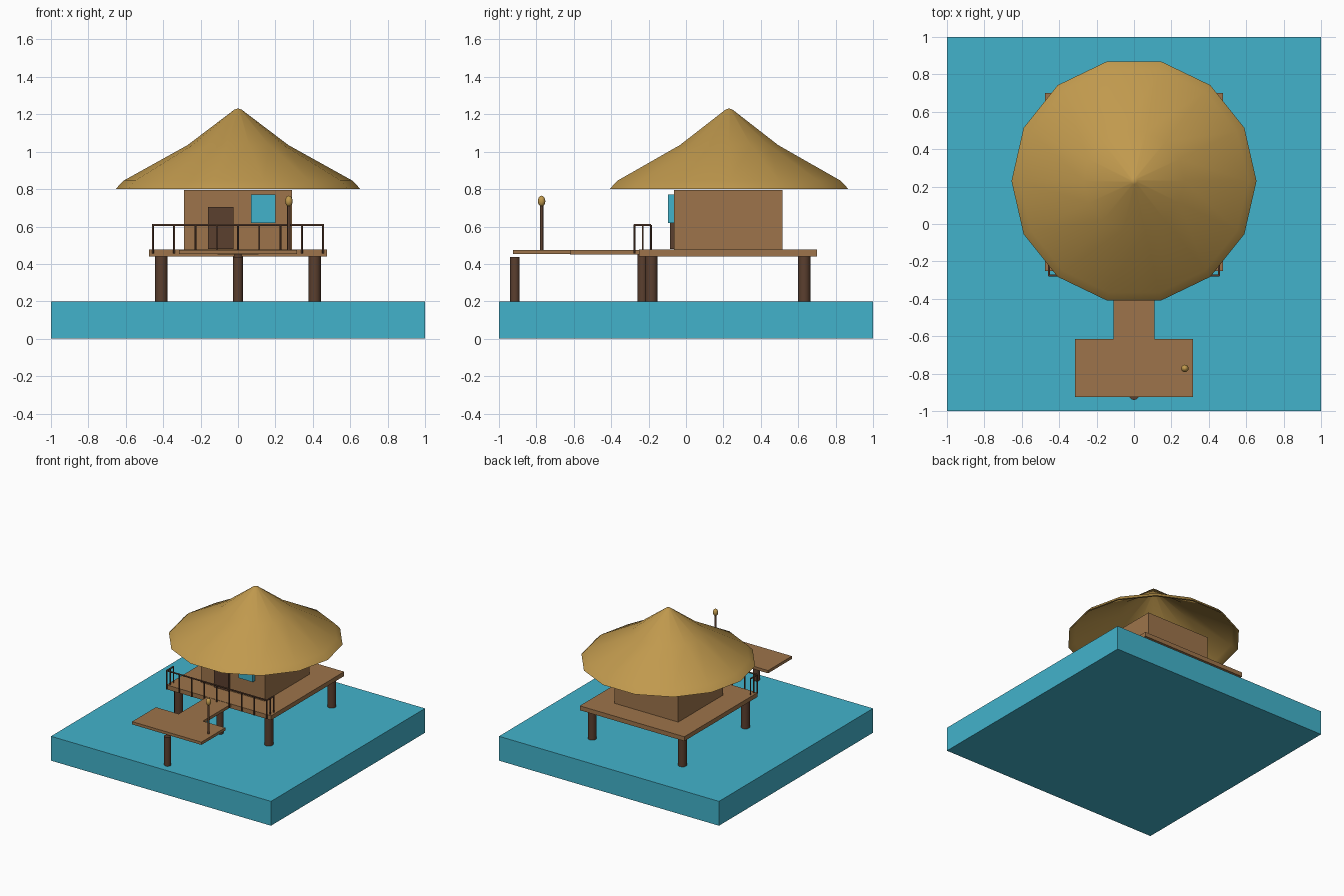
import bpy, bmesh, math
from mathutils import Vector

if "Cube" in bpy.data.objects:
    bpy.data.objects.remove(bpy.data.objects["Cube"])


def material(name, rgb):
    m = bpy.data.materials.new(name)
    m.diffuse_color = (*rgb, 1)
    m.use_nodes = True
    m.node_tree.nodes["Principled BSDF"].inputs["Base Color"].default_value = m.diffuse_color
    return m


WATER = material("water_blue", (0.055, 0.45, 0.60))
THATCH = material("straw_gold", (0.53, 0.32, 0.075))
WOOD = material("light_wood", (0.34, 0.175, 0.07))
DARK = material("dark_wood", (0.105, 0.05, 0.028))


def finish(name, bm, mat, smooth=None):
    bmesh.ops.recalc_face_normals(bm, faces=bm.faces)
    me = bpy.data.meshes.new(name)
    bm.to_mesh(me)
    bm.free()
    me.materials.append(mat)
    ob = bpy.data.objects.new(name, me)
    bpy.context.collection.objects.link(ob)
    if smooth:
        bpy.ops.object.select_all(action='DESELECT')
        ob.select_set(True)
        bpy.context.view_layer.objects.active = ob
        bpy.ops.object.shade_smooth_by_angle(angle=math.radians(smooth))
    return ob


def box(name, lo, hi, mat):
    bm = bmesh.new()
    bmesh.ops.create_cube(bm, size=1)
    for v in bm.verts:
        v.co = Vector([(a + b) / 2 + c * (b - a) for a, b, c in zip(lo, hi, v.co)])
    return finish(name, bm, mat)


def rod(name, p, q, r, mat, sides=12):
    p, q = Vector(p), Vector(q)
    d = q - p
    bm = bmesh.new()
    bmesh.ops.create_cone(bm, cap_ends=True, segments=sides, radius1=r, radius2=r, depth=d.length)
    bm.transform(d.to_track_quat('Z', 'Y').to_matrix().to_4x4())
    bmesh.ops.translate(bm, verts=bm.verts, vec=(p + q) / 2)
    return finish(name, bm, mat, 50)


# Water slab
box("water", (-1, -1, 0), (1, 1, 0.2), WATER)

# Decks: main platform, walkway and landing
box("main_deck", (-0.475, -0.25, 0.44), (0.475, 0.70, 0.476), WOOD)
box("walkway", (-0.11, -0.62, 0.45), (0.11, -0.24, 0.474), WOOD)
box("landing", (-0.315, -0.925, 0.452), (0.315, -0.615, 0.475), WOOD)

# Stilts standing in the water
for x in (-0.41, 0.41):
    for y in (-0.185, 0.632):
        rod("deck_stilt", (x, y, 0.15), (x, y, 0.445), 0.033, DARK)
rod("walkway_stilt", (0, -0.232, 0.15), (0, -0.232, 0.455), 0.026, DARK)
rod("landing_stilt", (0, -0.915, 0.15), (0, -0.915, 0.437), 0.026, DARK)

# Hut with door and window
box("hut_walls", (-0.29, -0.065, 0.476), (0.29, 0.515, 0.795), WOOD)
box("door", (-0.16, -0.085, 0.48), (-0.025, -0.06, 0.705), DARK)
box("window", (0.07, -0.095, 0.62), (0.20, -0.06, 0.77), WATER)

# Railing: front run plus short returns at the corners
FRONT, BACK, SIDE, TOP = -0.275, -0.187, 0.455, 0.608
posts = [(-SIDE + i * SIDE / 4, FRONT) for i in range(9)]
posts += [(s * SIDE, y) for s in (-1, 1) for y in (-0.231, BACK)]
for x, y in posts:
    rod("railing_post", (x, y, 0.455), (x, y, TOP), 0.005, DARK, 8)
rod("front_rail", (-SIDE, FRONT, TOP), (SIDE, FRONT, TOP), 0.006, DARK, 8)
for s in (-1, 1):
    rod("side_rail", (s * SIDE, FRONT, TOP), (s * SIDE, BACK, TOP), 0.006, DARK, 8)

# Thatched roof: a fourteen-sided hollow shell
outer = [(0.655, 0.80), (0.612, 0.845), (0.27, 1.035), (0.018, 1.226)]
inner = [(0.64, 0.80), (0.605, 0.833), (0.265, 1.022), (0.016, 1.212)]
bm = bmesh.new()


def ring(r, z, n=14):
    return [bm.verts.new((r * math.cos(2 * math.pi * i / n),
                          0.23 + r * math.sin(2 * math.pi * i / n), z)) for i in range(n)]


rings = [ring(r, z) for r, z in reversed(inner)] + [ring(r, z) for r, z in outer]
for a, b in zip(rings, rings[1:]):
    for i in range(14):
        j = (i + 1) % 14
        bm.faces.new((a[i], a[j], b[j], b[i]))
for end, z in ((rings[0], 1.217), (rings[-1], 1.231)):
    tip = bm.verts.new((0, 0.23, z))
    for i in range(14):
        bm.faces.new((end[i], end[(i + 1) % 14], tip))
finish("thatched_roof", bm, THATCH, 50)

# Lamp on the landing
rod("lamp_pole", (0.272, -0.772, 0.47), (0.272, -0.772, 0.72), 0.009, DARK, 8)
bm = bmesh.new()
bmesh.ops.create_uvsphere(bm, u_segments=12, v_segments=8, radius=1)
bmesh.ops.scale(bm, verts=bm.verts, vec=(0.02, 0.02, 0.029))
bmesh.ops.translate(bm, verts=bm.verts, vec=(0.272, -0.772, 0.736))
finish("lamp_globe", bm, THATCH, 60)
